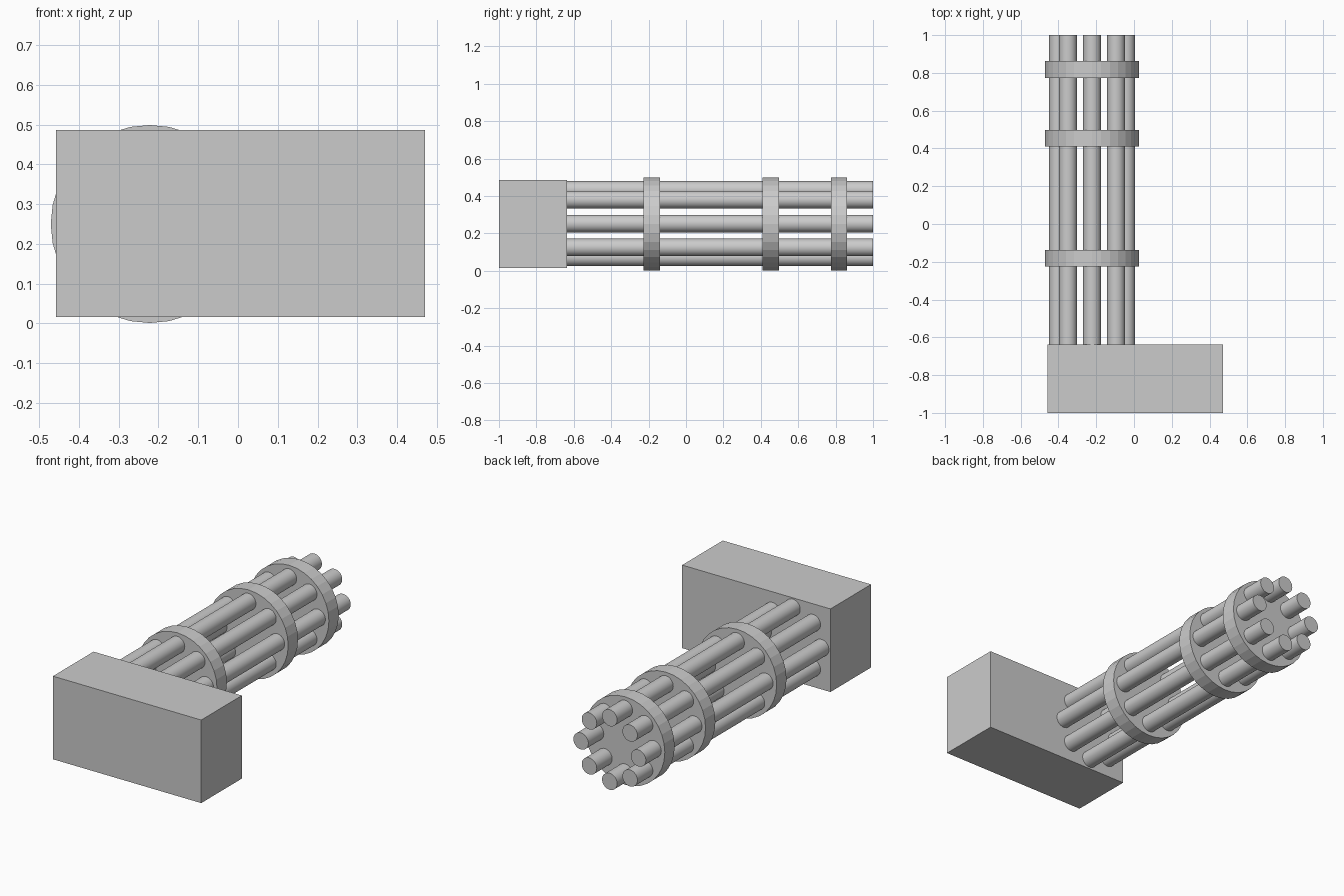
import bpy
from math import cos, sin, pi

if "Cube" in bpy.data.objects:
    bpy.data.objects.remove(bpy.data.objects["Cube"])

CX, CZ = -0.222, 0.25      # axis of the barrel cluster
SIDES = 32


def rod(name, x, z, y0, y1, radius):
    """Capped cylinder running along y."""
    bpy.ops.mesh.primitive_cylinder_add(
        vertices=SIDES, radius=radius, depth=y1 - y0,
        location=(x, (y0 + y1) / 2, z), rotation=(pi / 2, 0, 0))
    ob = bpy.context.object
    ob.name = name
    return ob


def box(name, lo, hi):
    bpy.ops.mesh.primitive_cube_add(
        size=1, location=[(a + b) / 2 for a, b in zip(lo, hi)])
    ob = bpy.context.object
    ob.name = name
    ob.scale = [b - a for a, b in zip(lo, hi)]
    bpy.ops.object.transform_apply(location=False, rotation=False, scale=True)
    return ob


# rear housing block
box("housing", (-0.458, -1.0, 0.016), (0.47, -0.637, 0.486))

# ring of eight barrels
for i in range(8):
    a = i * pi / 4
    rod(f"barrel_{i + 1}", CX + 0.18 * cos(a), CZ + 0.002 + 0.18 * sin(a),
        -0.65, 1.0, 0.047)

# three clamp discs holding the barrels
for i, y in enumerate((-0.182, 0.454, 0.818)):
    rod(f"clamp_disc_{i + 1}", CX, CZ, y - 0.044, y + 0.044, 0.249)

# smooth barrels, keeping the end edges sharp
bpy.ops.object.select_all(action='DESELECT')
for ob in bpy.data.objects:
    if ob.name.startswith("barrel"):
        ob.select_set(True)
        bpy.context.view_layer.objects.active = ob
bpy.ops.object.shade_smooth_by_angle()
